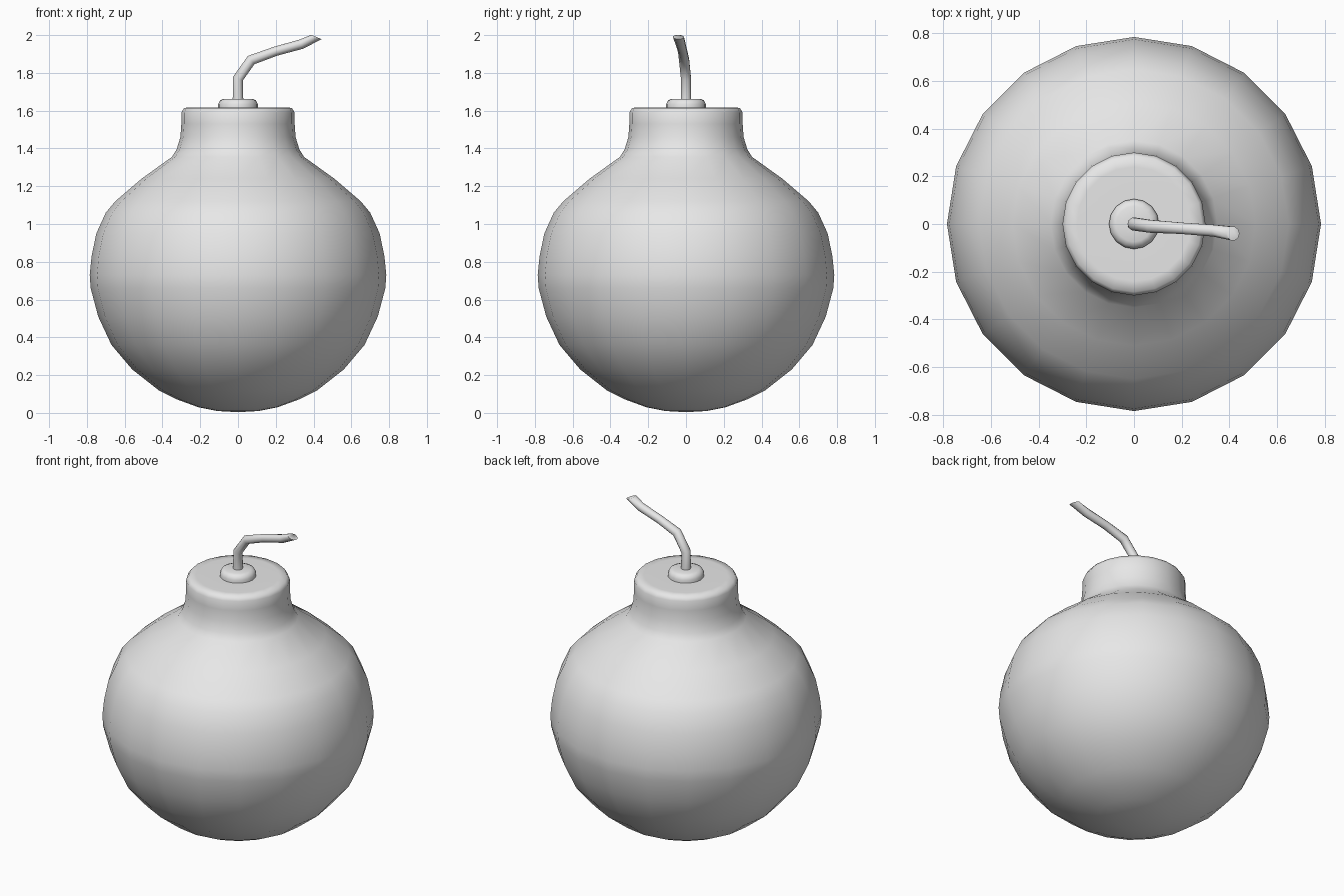
import bpy
import bmesh
from math import cos, sin, pi, radians
from mathutils import Vector

old = bpy.data.objects.get("Cube")
if old:
    bpy.data.objects.remove(old, do_unlink=True)

# One plain grey for everything
grey = bpy.data.materials.new("light grey")
grey.use_nodes = True
grey.diffuse_color = (0.8, 0.8, 0.8, 1)
grey.node_tree.nodes["Principled BSDF"].inputs["Base Color"].default_value = (0.8, 0.8, 0.8, 1)


def skin_rings(name, rings, smooth_angle):
    """Join rings of points into a closed, capped surface."""
    bm = bmesh.new()
    loops = [[bm.verts.new(p) for p in ring] for ring in rings]
    for a, b in zip(loops, loops[1:]):
        n = len(a)
        for i in range(n):
            j = (i + 1) % n
            bm.faces.new((a[i], a[j], b[j], b[i]))
    bm.faces.new(loops[0][::-1])
    bm.faces.new(loops[-1])
    bmesh.ops.recalc_face_normals(bm, faces=bm.faces)
    mesh = bpy.data.meshes.new(name)
    bm.to_mesh(mesh)
    bm.free()
    mesh.materials.append(grey)
    obj = bpy.data.objects.new(name, mesh)
    bpy.context.collection.objects.link(obj)
    bpy.ops.object.select_all(action="DESELECT")
    obj.select_set(True)
    bpy.context.view_layer.objects.active = obj
    bpy.ops.object.shade_smooth_by_angle(angle=radians(smooth_angle))
    return obj


def lathe(name, profile, sides, smooth_angle):
    """Turn a (radius, height) profile around the z axis."""
    turn = [2 * pi * i / sides for i in range(sides)]
    rings = [[(r * cos(t), r * sin(t), z) for t in turn] for r, z in profile]
    return skin_rings(name, rings, smooth_angle)


# Round body running up into the neck
body = [(0.02, 0.005), (0.11, 0.01), (0.21, 0.03), (0.32, 0.07), (0.42, 0.12),
        (0.56, 0.23), (0.67, 0.36), (0.74, 0.51), (0.78, 0.66), (0.785, 0.73),
        (0.775, 0.83), (0.75, 0.95), (0.70, 1.06), (0.65, 1.12), (0.51, 1.24),
        (0.35, 1.355), (0.325, 1.395), (0.305, 1.46), (0.30, 1.53),
        (0.30, 1.59), (0.285, 1.615), (0.24, 1.617), (0.08, 1.615)]
lathe("body", body, 20, 75)

# Small collar holding the fuse
collar = [(0.105, 1.61), (0.105, 1.635), (0.095, 1.655), (0.075, 1.663), (0.02, 1.663)]
lathe("fuse_collar", collar, 16, 75)

# Bent fuse: centre, tilt towards +x in degrees, radius
fuse = [((0, 0, 1.65), 0, 0.028), ((0, 0, 1.77), 18, 0.028),
        ((0.07, -0.01, 1.868), 52, 0.028), ((0.2, -0.018, 1.915), 72, 0.025),
        ((0.335, -0.028, 1.952), 68, 0.026), ((0.415, -0.04, 1.99), 22, 0.03)]
rings = []
for centre, tilt, r in fuse:
    across = Vector((cos(radians(tilt)), 0, -sin(radians(tilt))))
    side = Vector((0, 1, 0))
    rings.append([Vector(centre) + r * (cos(t) * across + sin(t) * side)
                  for t in [2 * pi * i / 10 for i in range(10)]])
skin_rings("fuse", rings, 60)
